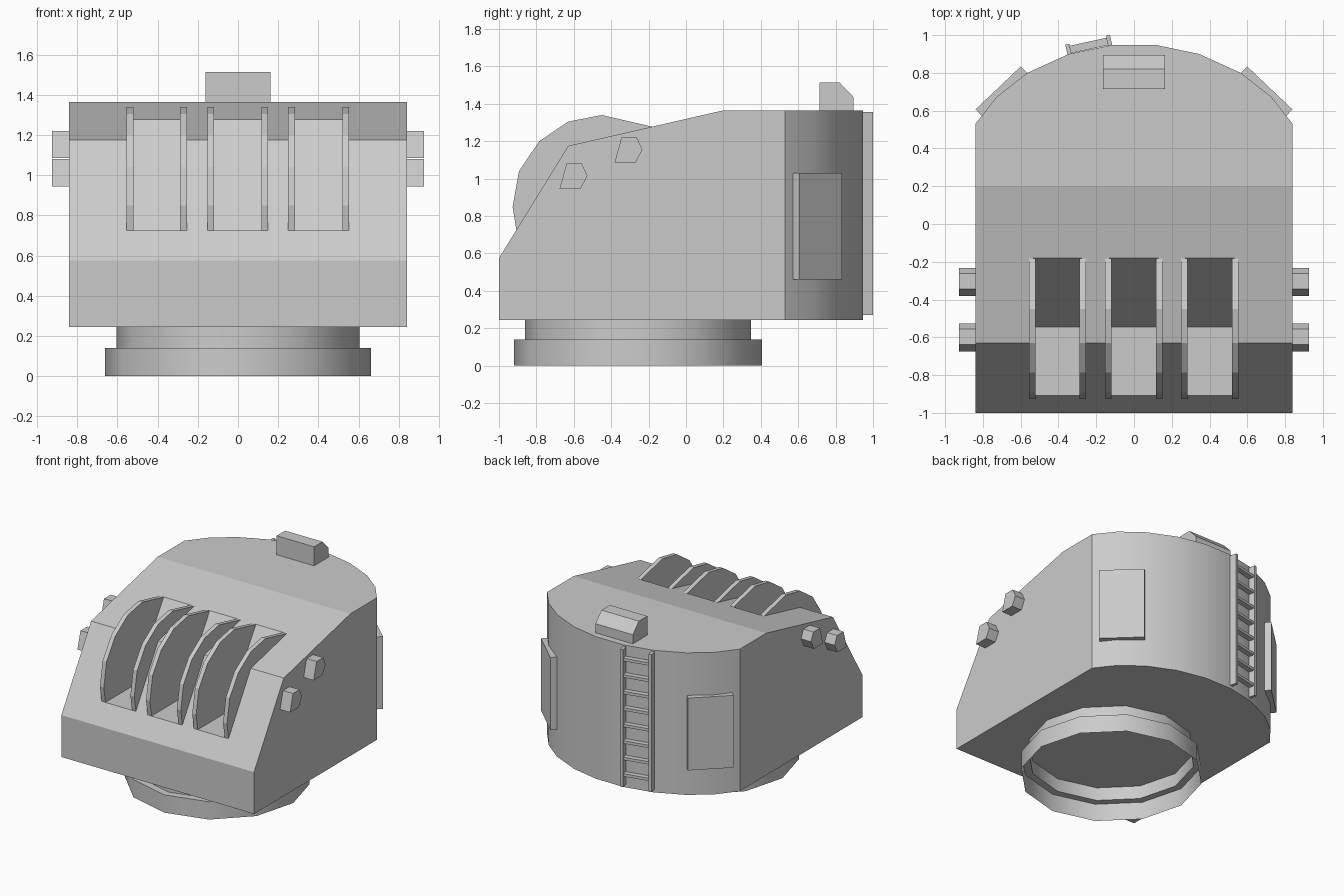
import bpy, bmesh, math
from mathutils import Matrix, Vector

if "Cube" in bpy.data.objects:
    bpy.data.objects.remove(bpy.data.objects["Cube"])


def make_object(name, bm):
    bmesh.ops.recalc_face_normals(bm, faces=bm.faces)
    mesh = bpy.data.meshes.new(name)
    bm.to_mesh(mesh)
    bm.free()
    ob = bpy.data.objects.new(name, mesh)
    bpy.context.collection.objects.link(ob)
    return ob


def add_prism(bm, base, offset):
    """Closed polygon extruded along an offset."""
    a = [bm.verts.new(p) for p in base]
    b = [bm.verts.new(Vector(p) + Vector(offset)) for p in base]
    bm.faces.new(a)
    bm.faces.new(b)
    for i in range(len(a)):
        j = (i + 1) % len(a)
        bm.faces.new((a[i], a[j], b[j], b[i]))


def add_side_profile(bm, profile, x0, x1):
    add_prism(bm, [(x0, y, z) for y, z in profile], (x1 - x0, 0, 0))


def add_box(bm, size, matrix):
    bmesh.ops.create_cube(bm, size=1, matrix=matrix @ Matrix.Diagonal((*size, 1)))


def boolean(target, cutter, operation):
    mod = target.modifiers.new("cut", 'BOOLEAN')
    mod.operation, mod.object, mod.solver = operation, cutter, 'EXACT'
    bpy.context.view_layer.objects.active = target
    bpy.ops.object.modifier_apply(modifier=mod.name)
    bpy.data.objects.remove(cutter)


# Housing: round-backed plan intersected with the side silhouette
half = [(0.84, -1), (0.84, 0.53), (0.725, 0.675), (0.565, 0.80), (0.345, 0.90), (0.12, 0.947)]
plan = half + [(-x, y) for x, y in reversed(half)]
bm = bmesh.new()
add_prism(bm, [(x, y, 0.245) for x, y in plan], (0, 0, 1.5))
housing = make_object("housing", bm)
bm = bmesh.new()
add_side_profile(bm, [(-1, 0), (-1, 0.575), (-0.63, 1.175), (0.2, 1.365), (1.2, 1.365), (1.2, 0)], -1, 1)
boolean(housing, make_object("silhouette_cutter", bm), 'INTERSECT')

# Three sloped front slots, each flanked by two curved fins
slots = [(-0.555, -0.255), (-0.153, 0.15), (0.25, 0.553)]
slot_cut = [(-0.18, 1.278), (-0.545, 0.725), (-1.1, 0.725), (-1.1, 1.5), (-0.18, 1.5)]
fin_profile = [(-0.182, 1.278), (-0.45, 1.34), (-0.63, 1.305), (-0.785, 1.2),
               (-0.893, 1.04), (-0.927, 0.85), (-0.907, 0.725), (-0.545, 0.725)]
cut, fins = bmesh.new(), bmesh.new()
for x0, x1 in slots:
    add_side_profile(cut, slot_cut, x0 + 0.02, x1 - 0.02)
    add_side_profile(fins, fin_profile, x0, x0 + 0.034)
    add_side_profile(fins, fin_profile, x1 - 0.034, x1)
boolean(housing, make_object("slot_cutter", cut), 'DIFFERENCE')
make_object("slot_fins", fins)

# Only the curved back wall is smooth
for f in housing.data.polygons:
    f.use_smooth = abs(f.normal.z) < 0.1 and f.normal.y > 0.1

# Stepped twelve-sided turning ring, open underneath
bm = bmesh.new()
loops = []
for r, z in [(0.662, 0), (0.662, 0.14), (0.605, 0.14), (0.605, 0.25)]:
    loops.append([bm.verts.new((r * math.cos(i * math.tau / 12),
                                -0.257 + r * math.sin(i * math.tau / 12), z)) for i in range(12)])
for lo, hi in zip(loops, loops[1:]):
    for i in range(12):
        j = (i + 1) % 12
        bm.faces.new((lo[i], lo[j], hi[j], hi[i]))
ring = make_object("turning_ring", bm)
bpy.ops.object.select_all(action='DESELECT')
ring.select_set(True)
bpy.context.view_layer.objects.active = ring
bpy.ops.object.shade_smooth_by_angle(angle=math.radians(40))

# Side pegs, two per side
peg = [(-0.382, 1.085), (-0.345, 1.22), (-0.263, 1.22), (-0.233, 1.155), (-0.27, 1.085)]
bm = bmesh.new()
for s in (-1, 1):
    for dy, dz in [(0, 0), (-0.294, -0.14)]:
        add_side_profile(bm, [(y + dy, z + dz) for y, z in peg], s * 0.82, s * 0.927)
make_object("side_pegs", bm)

# Rear doors on the curved wall
bm = bmesh.new()
for s in (-1, 1):
    centre = Vector((s * 0.695, 0.695, 0.745))
    add_box(bm, (0.33, 0.07, 0.57), Matrix.Translation(centre) @ Matrix.Rotation(-s * math.radians(43.5), 4, 'Z'))
make_object("rear_doors", bm)

# Roof sight with sloped rear edge
bm = bmesh.new()
add_side_profile(bm, [(0.715, 1.36), (0.715, 1.515), (0.82, 1.515), (0.895, 1.437), (0.895, 1.36)], -0.163, 0.163)
make_object("roof_sight", bm)

# Rear ladder lying against one facet of the back wall
bm = bmesh.new()
frame = Matrix.Translation((-0.239, 0.945, 0)) @ Matrix.Rotation(math.radians(12.2), 4, 'Z')
for x in (-0.11, 0.11):
    add_box(bm, (0.022, 0.055, 1.085), frame @ Matrix.Translation((x, 0.003, 0.8125)))
for i in range(8):
    add_box(bm, (0.21, 0.04, 0.022), frame @ Matrix.Translation((0, 0, 0.36 + i * 0.13)))
make_object("rear_ladder", bm)
